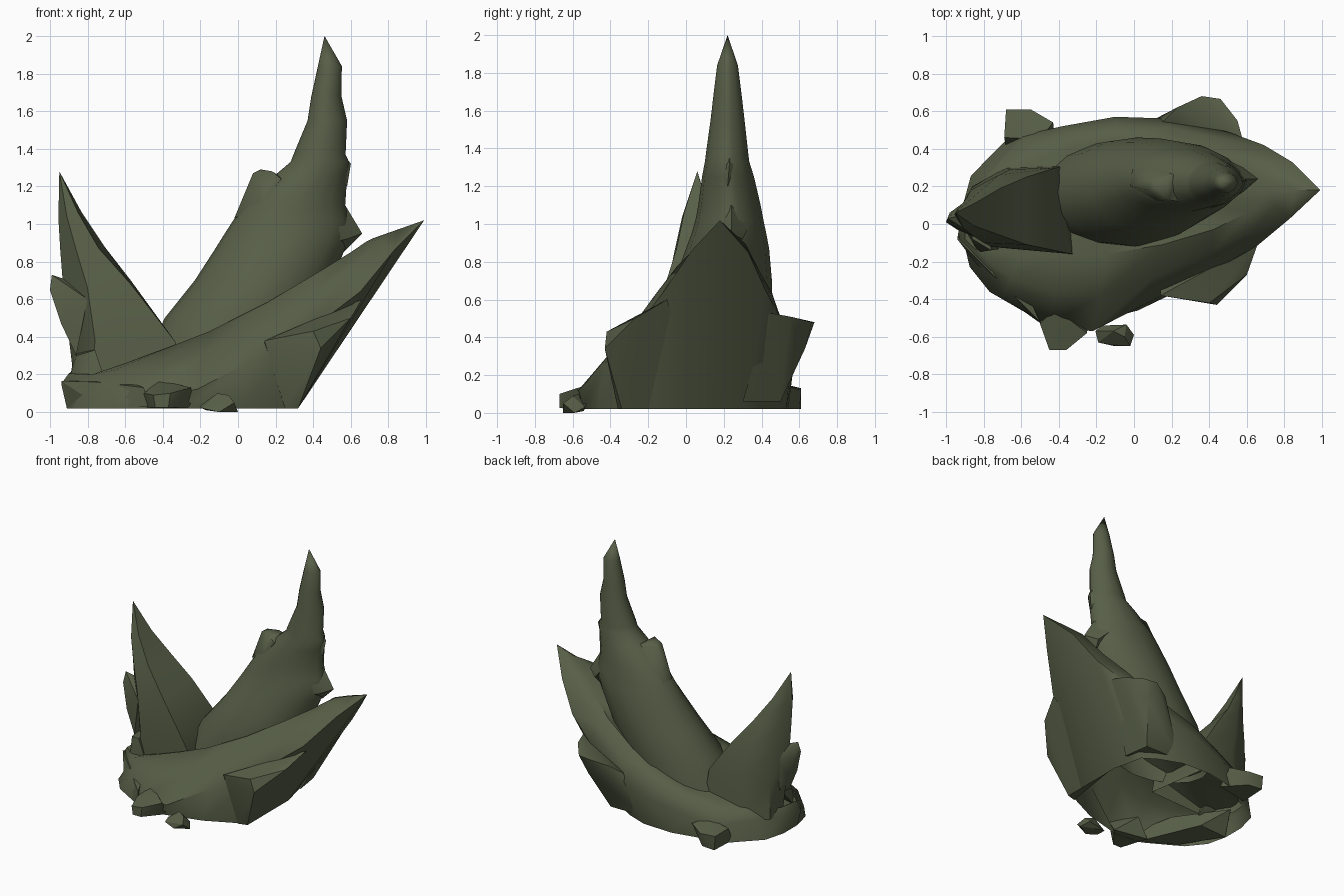
import bpy, bmesh, math
from mathutils import Vector

stone = bpy.data.materials.new("mossy_stone")
stone.diffuse_color = (0.094, 0.112, 0.062, 1)


def finish(name, bm, angle):
    bmesh.ops.recalc_face_normals(bm, faces=bm.faces[:])
    me = bpy.data.meshes.new(name)
    bm.to_mesh(me)
    bm.free()
    me.materials.append(stone)
    ob = bpy.data.objects.new(name, me)
    bpy.context.collection.objects.link(ob)
    bpy.ops.object.select_all(action='DESELECT')
    ob.select_set(True)
    bpy.context.view_layer.objects.active = ob
    bpy.ops.object.shade_smooth_by_angle(angle=math.radians(angle))
    return ob


def loft(name, rings, tip, angle=40):
    """Skin a stack of rings, open below and closed with a fan to the tip."""
    bm = bmesh.new()
    rows = [[bm.verts.new(p) for p in r] for r in rings]
    n = len(rows[0])
    for a, b in zip(rows, rows[1:]):
        for i in range(n):
            j = (i + 1) % n
            bm.faces.new((a[i], a[j], b[j], b[i]))
    t = bm.verts.new(tip)
    for i in range(n):
        bm.faces.new((rows[-1][i], rows[-1][(i + 1) % n], t))
    return finish(name, bm, angle)


def chunk(name, pts, angle=30):
    """Angular broken stone: convex hull of a few corners."""
    bm = bmesh.new()
    for p in pts:
        bm.verts.new(p)
    bmesh.ops.convex_hull(bm, input=bm.verts[:])
    loose = [v for v in bm.verts if not v.link_faces]
    bmesh.ops.delete(bm, geom=loose, context='VERTS')
    return finish(name, bm, angle)


# Base rock: widest outline, a sheared footprint below it, a shoulder above it
outer = [Vector(p) for p in (
    (.99, .18, 1.02), (.84, .33, .85), (.69, .42, .65), (.5, .49, .52), (.2, .56, .33),
    (-.1, .57, .25), (-.38, .52, .18), (-.6, .47, .14), (-.78, .27, .15), (-.91, .1, .16),
    (-.94, -.08, .15), (-.8, -.24, .13), (-.7, -.38, .12), (-.45, -.54, .1),
    (-.22, -.57, .12), (.05, -.43, .26), (.4, -.26, .45), (.65, -.12, .64), (.83, .03, .86))]
shoulder = [Vector(p) for p in (
    (.72, .18, .925), (.64, .27, .87), (.54, .33, .78), (.4, .39, .68), (.15, .44, .53),
    (-.1, .45, .42), (-.3, .42, .33), (-.5, .35, .27), (-.7, .22, .25), (-.86, .07, .2),
    (-.86, -.05, .19), (-.75, -.13, .2), (-.6, -.17, .26), (-.38, -.17, .34),
    (-.15, -.16, .43), (.15, -.11, .58), (.42, -.03, .74), (.6, .06, .85), (.68, .13, .905))]
foot = [Vector((max(p.x - .67 * (p.z - .02), -.91), p.y * .95, .02)) for p in outer]
foot[15:] = [Vector(p) for p in ((.02, -.46, .02), (.25, -.35, .02), (.32, -.2, .02), (.32, 0, .02))]
middle = []
for i, (a, b) in enumerate(zip(outer, shoulder)):
    bulge = 0 if i == 0 else .035
    side = 0 if i == 0 else math.copysign(.015, a.y)
    middle.append((a + b) / 2 + Vector((0, side, bulge)))
loft("base_rock", [foot, outer, middle, shoulder], (.1, .17, .42), 45)

# Tall spire: rows of height, left x, right x, front y, back y; lens-shaped on the right
spire_rows = [
    (.25, -.5, .3, -.12, .44), (.5, -.39, .42, -.12, .46), (.7, -.23, .5, -.06, .455),
    (.87, -.12, .57, .0, .44), (.95, -.07, .595, .03, .425), (1.02, -.025, .59, .05, .41),
    (1.1, .035, .57, .065, .395), (1.25, .185, .58, .085, .36),
    (1.33, .28, .59, .1, .335), (1.37, .295, .572, .105, .33), (1.55, .37, .58, .13, .31),
    (1.68, .39, .55, .145, .295), (1.84, .425, .552, .165, .275)]
N = 16
spire = []
for z, x0, x1, y0, y1 in spire_rows:
    ring = []
    for k in range(N):
        a = 2 * math.pi * k / N
        c, s = math.cos(a), math.sin(a)
        w = s * abs(s) ** .35 if c > 0 else s
        ring.append(((x0 + x1) / 2 + (x1 - x0) / 2 * c, (y0 + y1) / 2 + (y1 - y0) / 2 * w, z))
    spire.append(ring)
loft("tall_spire", spire, (.46, .22, 2.0), 50)

# Knob and spurs breaking the spire outline
chunk("spire_knob", [(-.02, .2, 1.03), (-.01, .29, 1.03), (.08, .18, 1.27), (.085, .24, 1.27), (.12, .19, 1.29),
                     (.18, .13, 1.28), (.18, .25, 1.28), (.23, .12, 1.24), (.25, .28, 1.24), (.12, .12, 1.1),
                     (.12, .32, 1.1)], 60)
chunk("spire_low_spur", [(.66, .24, .95), (.6, .23, 1.02), (.57, .24, 1.1), (.5, .12, 1.0), (.5, .34, 1.0),
                         (.58, .17, .92), (.58, .3, .92), (.56, .24, .85), (.48, .12, .9)], 35)
chunk("spire_high_spur", [(.6, .23, 1.32), (.57, .23, 1.36), (.58, .22, 1.2), (.52, .14, 1.3), (.52, .3, 1.3)], 60)

# Left spire: six-sided blade with a flat slope facing the tall spire
left_rings = [
    [(-.3, -.16, .2), (-.37, .31, .2), (-.68, .3, .15), (-.86, .19, .15), (-.87, .05, .15), (-.78, -.12, .15)],
    [(-.33, -.16, .37), (-.41, .3, .47), (-.66, .29, .45), (-.86, .2, .42), (-.9, .05, .4), (-.76, -.12, .38)],
    [(-.57, -.11, .68), (-.57, .25, .7), (-.72, .26, .68), (-.87, .18, .66), (-.93, .05, .67), (-.8, -.1, .66)],
    [(-.74, -.05, .87), (-.71, .19, .88), (-.79, .2, .87), (-.89, .14, .87), (-.945, .05, .86), (-.86, -.06, .86)],
    [(-.85, -.01, 1.06), (-.83, .12, 1.06), (-.87, .13, 1.05), (-.92, .1, 1.05), (-.955, .05, 1.03),
     (-.91, -.02, 1.04)]]
loft("left_spire", left_rings, (-.95, .06, 1.28), 45)

# Broken corners and loose stones
chunk("left_spire_spur", [(-.99, .03, .73), (-1, .01, .65), (-.98, .06, .62), (-.94, -.03, .47), (-.94, .08, .47),
                          (-.86, -.05, .3), (-.86, .12, .3), (-.8, -.09, .6), (-.87, .14, .6), (-.9, .05, .7)], 50)
chunk("left_foot_stone", [(-.89, -.04, .2), (-.86, -.08, .3), (-.76, -.14, .33), (-.83, -.15, .17),
                          (-.77, .02, .34), (-.87, .05, .31), (-.7, -.13, .15)], 50)
chunk("front_right_chunk", [(.14, -.38, .38), (.4, -.42, .43), (.44, -.43, .34), (.6, -.27, .5), (.66, -.1, .6),
                            (.25, -.36, .02), (.32, -.34, .02), (.32, .1, .02), (.15, -.2, .3)])
chunk("back_right_chunk", [(.16, .55, .38), (.23, .62, .44), (.36, .68, .48), (.46, .665, .48), (.55, .55, .51),
                           (.58, .44, .53), (.4, .63, .34), (.3, .5, .06), (.0, .5, .06), (.33, .3, .06),
                           (.2, .4, .35)], 50)
chunk("front_left_chunk", [(-.5, -.53, .1), (-.45, -.67, .09), (-.36, -.67, .1), (-.25, -.58, .13), (-.44, -.67, .025),
                           (-.37, -.67, .025), (-.24, -.5, .02), (-.5, -.45, .02), (-.42, -.45, .17)])
chunk("back_left_chunk", [(-.68, .61, .13), (-.55, .61, .12), (-.43, .54, .14), (-.69, .46, .14), (-.67, .61, .02),
                          (-.56, .6, .02), (-.42, .45, .02), (-.68, .4, .02), (-.5, .45, .17)])
chunk("left_ledge", [(-.94, -.08, .165), (-.91, -.08, .025), (-.75, -.27, .16), (-.72, -.37, .02), (-.5, -.52, .13),
                     (-.48, -.54, .03), (-.6, -.3, .17), (-.85, .05, .17), (-.7, -.1, .05)])
chunk("loose_pebble", [(-.205, -.57, .03), (-.19, -.63, .02), (-.1, -.65, .0), (-.02, -.65, .05), (.0, -.59, .0),
                       (-.04, -.535, .03), (-.11, -.57, .1), (-.05, -.6, .09), (-.17, -.54, .01)])
